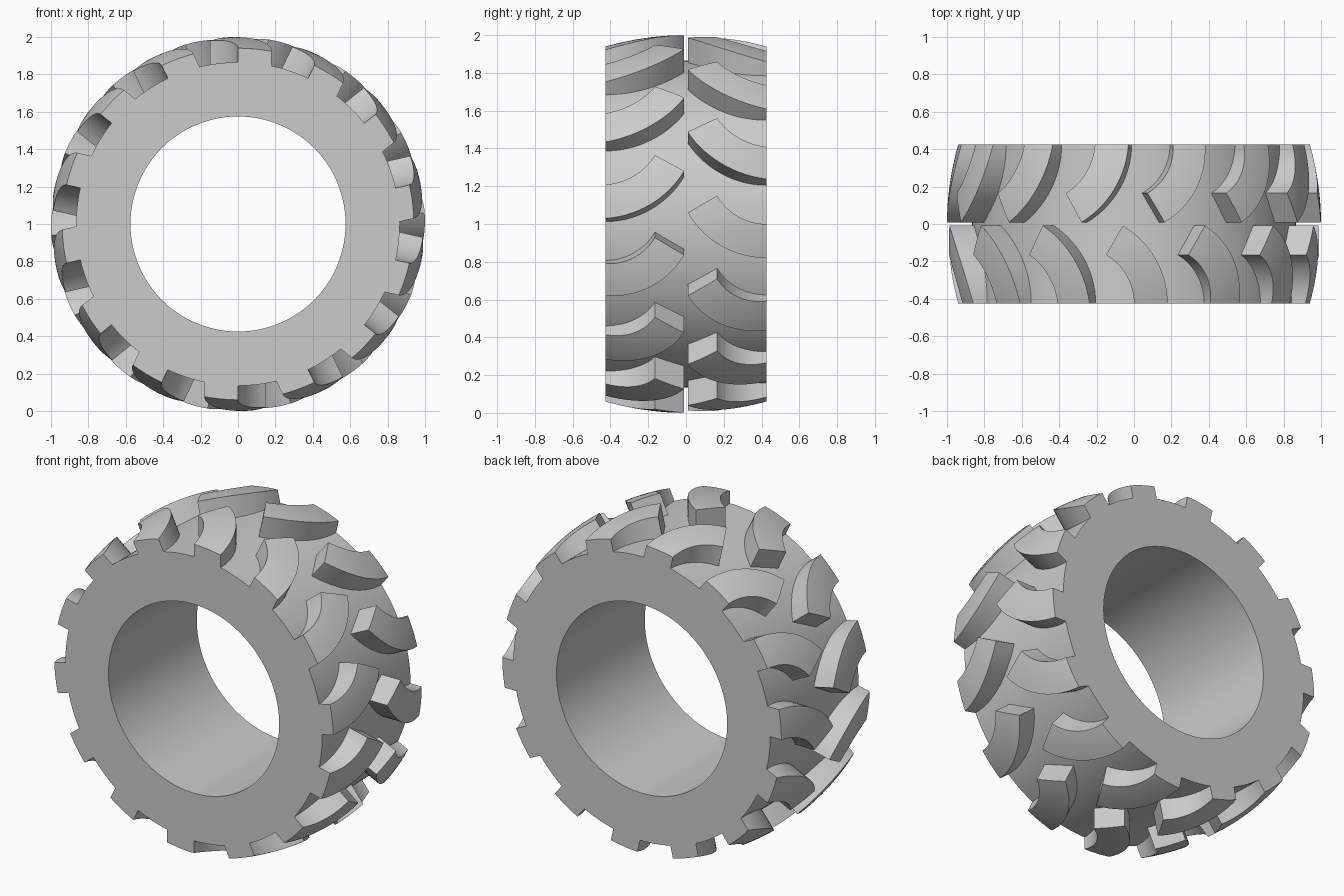
import bpy, bmesh, math
from mathutils import Matrix

old = bpy.data.objects.get("Cube")
if old:
    bpy.data.objects.remove(old)

HALF_WIDTH = 0.425
BODY_RADIUS = 0.865
BORE_RADIUS = 0.575
LUGS = 14
ARC_STEPS, CROSS_STEPS = 14, 6

rubber = bpy.data.materials.new("grey rubber")
rubber.use_nodes = True
grey = (0.6, 0.6, 0.6, 1)
rubber.diffuse_color = grey
rubber.node_tree.nodes["Principled BSDF"].inputs["Base Color"].default_value = grey


def make_object(name, bm):
    bmesh.ops.recalc_face_normals(bm, faces=bm.faces)
    mesh = bpy.data.meshes.new(name)
    bm.to_mesh(mesh)
    bm.free()
    mesh.materials.append(rubber)
    obj = bpy.data.objects.new(name, mesh)
    bpy.context.collection.objects.link(obj)
    obj.location.z = 1
    bpy.ops.object.select_all(action='DESELECT')
    obj.select_set(True)
    bpy.context.view_layer.objects.active = obj
    bpy.ops.object.shade_smooth_by_angle(angle=math.radians(30))
    return obj


# Tyre body: rectangular section spun around the y axis
bm = bmesh.new()
section = [bm.verts.new((r, y, 0)) for r, y in (
    (BORE_RADIUS, -HALF_WIDTH), (BODY_RADIUS, -HALF_WIDTH),
    (BODY_RADIUS, HALF_WIDTH), (BORE_RADIUS, HALF_WIDTH))]
edges = [bm.edges.new((section[i], section[(i + 1) % 4])) for i in range(4)]
bmesh.ops.spin(bm, geom=section + edges, axis=(0, 1, 0), cent=(0, 0, 0),
               angle=math.tau, steps=128, use_merge=True)
bmesh.ops.remove_doubles(bm, verts=bm.verts, dist=0.0001)
make_object("tyre_body", bm)


def crown_radius(y):
    return 1 - 0.06 * (y / HALF_WIDTH) ** 2


def add_lug(bm, angle, side):
    """Curved tread block: a sixty degree arc raised to the crowned surface."""
    turn = Matrix.Rotation(angle, 3, 'Y')
    top, base = [], []
    for i in range(ARC_STEPS + 1):
        a = math.radians(60) * i / ARC_STEPS
        top.append([])
        base.append([])
        for j in range(CROSS_STEPS + 1):
            r = 0.3 + 0.18 * j / CROSS_STEPS
            x = -0.3 + r * math.cos(a)
            y = side * (HALF_WIDTH - r * math.sin(a))
            for grid, radius in ((top, crown_radius(y)), (base, BODY_RADIUS - 0.01)):
                z = math.sqrt(radius ** 2 - x ** 2)
                grid[i].append(bm.verts.new(turn @ Matrix.Translation((x, y, z)).to_translation()))
    for grid in (top, base):
        for i in range(ARC_STEPS):
            for j in range(CROSS_STEPS):
                bm.faces.new((grid[i][j], grid[i + 1][j],
                              grid[i + 1][j + 1], grid[i][j + 1]))
    for i in range(ARC_STEPS):
        for j in (0, CROSS_STEPS):
            bm.faces.new((top[i][j], top[i + 1][j], base[i + 1][j], base[i][j]))
    for j in range(CROSS_STEPS):
        for i in (0, ARC_STEPS):
            bm.faces.new((top[i][j], top[i][j + 1], base[i][j + 1], base[i][j]))


# Two staggered rows of tread lugs
for name, side, offset in (("front_tread_lugs", -1, 0), ("back_tread_lugs", 1, 0.5)):
    bm = bmesh.new()
    for k in range(LUGS):
        add_lug(bm, math.tau * (k + offset) / LUGS, side)
    make_object(name, bm)
